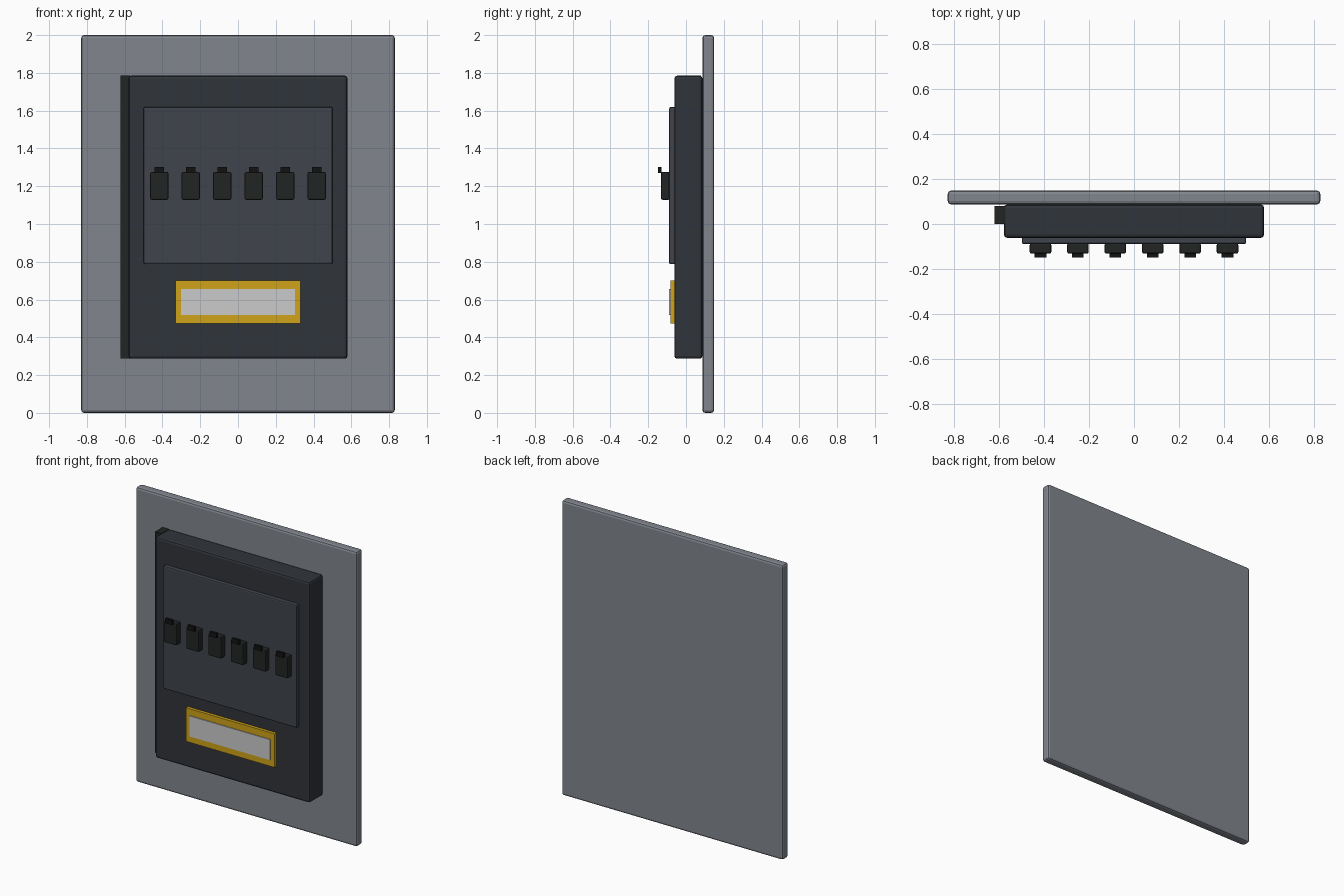
import bpy

if "Cube" in bpy.data.objects:
    bpy.data.objects.remove(bpy.data.objects["Cube"])


def material(name, r, g, b):
    mat = bpy.data.materials.new(name)
    mat.diffuse_color = (r, g, b, 1)
    mat.use_nodes = True
    mat.node_tree.nodes["Principled BSDF"].inputs["Base Color"].default_value = mat.diffuse_color
    return mat


STEEL = material("steel_grey", 0.22, 0.24, 0.27)
DARK = material("dark_housing", 0.03, 0.034, 0.042)
PANEL = material("panel_grey", 0.05, 0.056, 0.07)
BLACK = material("black_plastic", 0.016, 0.018, 0.018)
TIP = material("toggle_black", 0.006, 0.006, 0.006)
YELLOW = material("yellow", 0.62, 0.37, 0.01)
LABEL = material("label_grey", 0.55, 0.56, 0.57)


def box(name, xs, ys, zs, mat, bevel=0.0):
    """Box spanning the given x, y and z ranges, with optional rounded edges."""
    spans = (xs, ys, zs)
    bpy.ops.mesh.primitive_cube_add(size=1, location=[(a + b) / 2 for a, b in spans])
    obj = bpy.context.object
    obj.name = name
    obj.scale = [b - a for a, b in spans]
    bpy.ops.object.transform_apply(location=False, rotation=False, scale=True)
    obj.data.materials.append(mat)
    if bevel:
        mod = obj.modifiers.new("edge_bevel", 'BEVEL')
        mod.width = bevel
        mod.segments = 2
    return obj


# Wall plate and cabinet
box("back_plate", (-0.83, 0.83), (0.087, 0.149), (0, 2), STEEL, 0.015)
box("cabinet", (-0.58, 0.58), (-0.062, 0.087), (0.287, 1.785), DARK, 0.015)
box("hinge_strip", (-0.622, -0.572), (0.0, 0.08), (0.287, 1.785), BLACK)

# Raised breaker panel
box("breaker_panel", (-0.5, 0.5), (-0.089, -0.055), (0.787, 1.62), PANEL, 0.008)

# Row of breakers with a small toggle at the top of each
for i in range(6):
    x = (i - 2.5) * 0.1667
    box(f"breaker_{i + 1}", (x - 0.048, x + 0.048), (-0.132, -0.085),
        (1.128, 1.276), BLACK, 0.008)
    box(f"toggle_{i + 1}", (x - 0.026, x + 0.026), (-0.149, -0.131),
        (1.27, 1.302), TIP)

# Label holder
box("label_frame", (-0.332, 0.332), (-0.083, -0.058), (0.473, 0.701), YELLOW)
box("label", (-0.302, 0.302), (-0.089, -0.075), (0.517, 0.656), LABEL)
